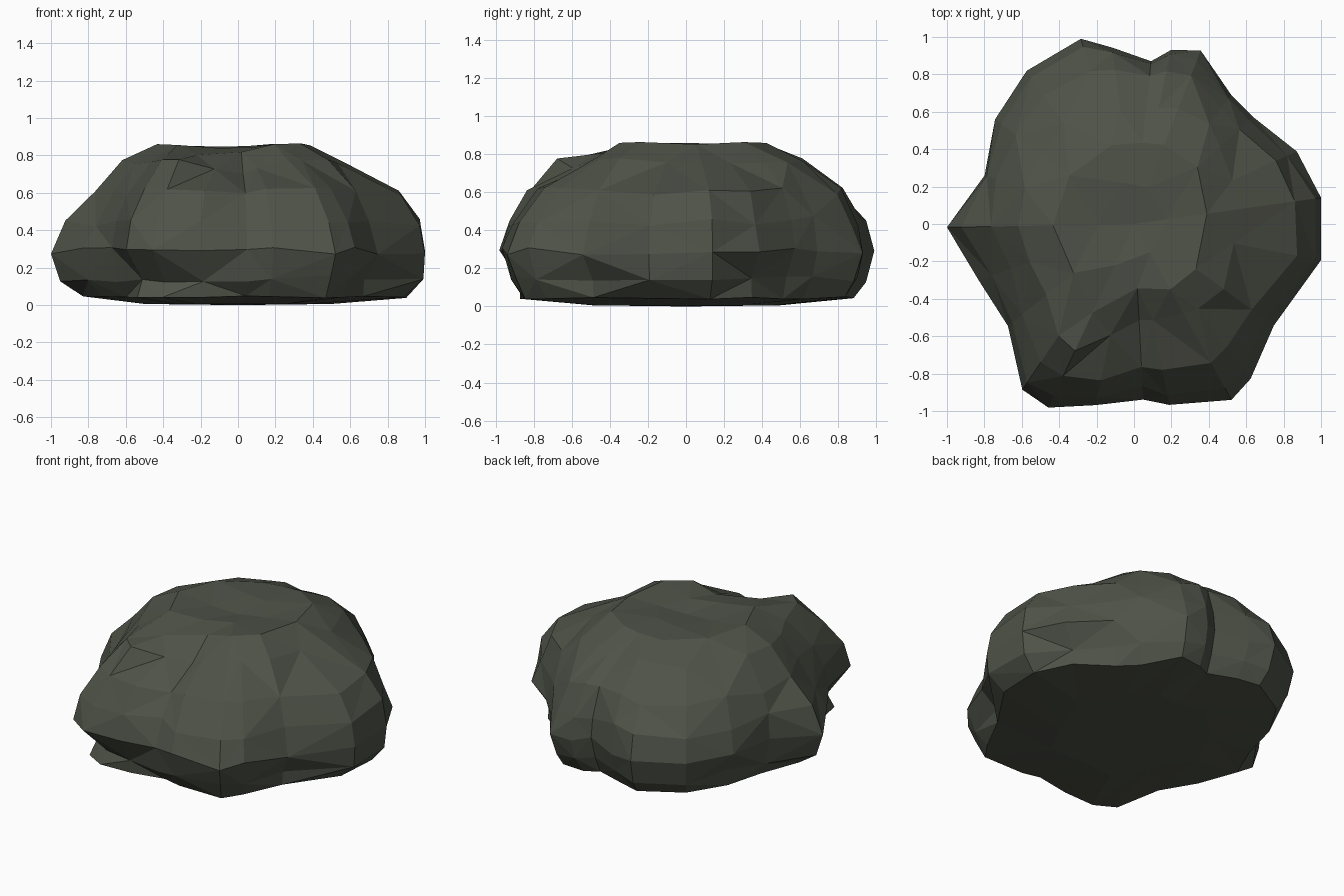
import bpy, bmesh, math, random

if "Cube" in bpy.data.objects:
    bpy.data.objects.remove(bpy.data.objects["Cube"])

random.seed(4)

# Corners of the outline seen from above: direction in degrees, radius
outline = [(8, 1.01), (24, .953), (42, .856), (53, .864), (69, .994), (78, .951),
           (84, .875), (97, .95), (106, 1.03), (125, 1.0), (143, .93), (162, .84),
           (181, 1.0), (200, .883), (219, .867), (236, 1.068), (245, 1.083), (258, .99),
           (273, .94), (281, .985), (299, 1.075), (307, 1.036), (324, .924), (349, 1.018)]
angles = [math.radians(a) for a, r in outline]
belt = [r for a, r in outline]
N = len(belt)

# Radii of the shoulder and crown contours in the same directions
shoulder = [.88, .82, .76, .77, .84, .84, .80, .84, .86, .84, .79, .77,
            .77, .70, .77, .90, .90, .84, .76, .80, .85, .83, .77, .89]
crown = [.57, .57, .63, .66, .65, .63, .61, .62, .63, .66, .63, .60,
         .61, .58, .60, .72, .74, .62, .51, .52, .55, .57, .58, .55]


def mix(a, b, t):
    return [p + (q - p) * t for p, q in zip(a, b)]


def scaled(a, s):
    return [p * s for p in a]


# Foot contours, with undercuts biting in between the rim and the belt
rim = scaled(belt, .89)
rim[12] -= .05
foot = scaled(belt, .96)
for i, d in ((1, .06), (2, .04), (10, .05), (15, .12), (16, .12), (17, .05), (22, .06)):
    foot[i] -= d
foot[0] = foot[-1] = 1.0

layers = [  # radii, height, radial jitter, height jitter
    (scaled(belt, .50), .006, 0, 0),
    (rim, .045, .012, .008),
    (foot, .14, .01, .02),
    (belt, .29, 0, .02),
    (mix(belt, shoulder, .33), .45, .015, .03),
    (shoulder, .605, .015, .025),
    (crown, .765, .015, .015),
    (scaled(crown, .70), .85, .015, .01),
    (scaled(crown, .34), .85, .02, .01),
]

# Lumps and hollows on the top: x, y, height change, width
lumps = [(-.08, -.45, -.09, .16), (-.05, 0, -.03, .2), (.35, -.28, .02, .15),
         (-.42, .1, .02, .12), (.22, .38, .015, .15), (.05, -.62, -.05, .12)]


def lump(x, y):
    return sum(h * math.exp(-((x - u) ** 2 + (y - v) ** 2) / (w * w))
               for u, v, h, w in lumps)


bm = bmesh.new()
rings = []
for k, (radii, z, jr, jz) in enumerate(layers):
    # inner rings use fewer points so the facets stay a similar size
    step = 2 if k in (0, 7) else 4 if k == 8 else 1
    ring = []
    for i in range(0, N, step):
        r = radii[i] + random.uniform(-jr, jr)
        x, y = r * math.cos(angles[i]), r * math.sin(angles[i])
        h = z + random.uniform(-jz, jz) + (lump(x, y) if k > 4 else 0)
        ring.append(bm.verts.new((x, y, h)))
    rings.append(ring)


def bridge(lo, hi, flip):
    """Join two rings with triangles; ring sizes are equal or 2:1."""
    n = max(len(lo), len(hi))
    for i in range(n):
        j = (i + 1) % n
        a, b = (lo[v * len(lo) // n] for v in (i, j))
        c, d = (hi[v * len(hi) // n] for v in (j, i))
        if a is b:
            bm.faces.new((a, c, d))
        elif c is d:
            bm.faces.new((a, b, c))
        elif len(lo) != len(hi) or (i + flip) % 2:
            bm.faces.new((a, b, c))
            bm.faces.new((a, c, d))
        else:
            bm.faces.new((a, b, d))
            bm.faces.new((b, c, d))


for k in range(len(rings) - 1):
    bridge(rings[k], rings[k + 1], k)

# Close the underside and the top
for ring, z in ((rings[0], 0), (rings[-1], .82)):
    c = bm.verts.new((0, 0, z))
    for i in range(len(ring)):
        bm.faces.new((ring[i], ring[(i + 1) % len(ring)], c))

bmesh.ops.recalc_face_normals(bm, faces=bm.faces[:])
mesh = bpy.data.meshes.new("rock")
bm.to_mesh(mesh)
bm.free()

# Grey green stone, flat shaded
stone = bpy.data.materials.new("grey green stone")
stone.diffuse_color = (.076, .085, .064, 1)
stone.use_nodes = True
stone.node_tree.nodes["Principled BSDF"].inputs["Base Color"].default_value = stone.diffuse_color
mesh.materials.append(stone)
rock = bpy.data.objects.new("rock", mesh)
bpy.context.collection.objects.link(rock)
